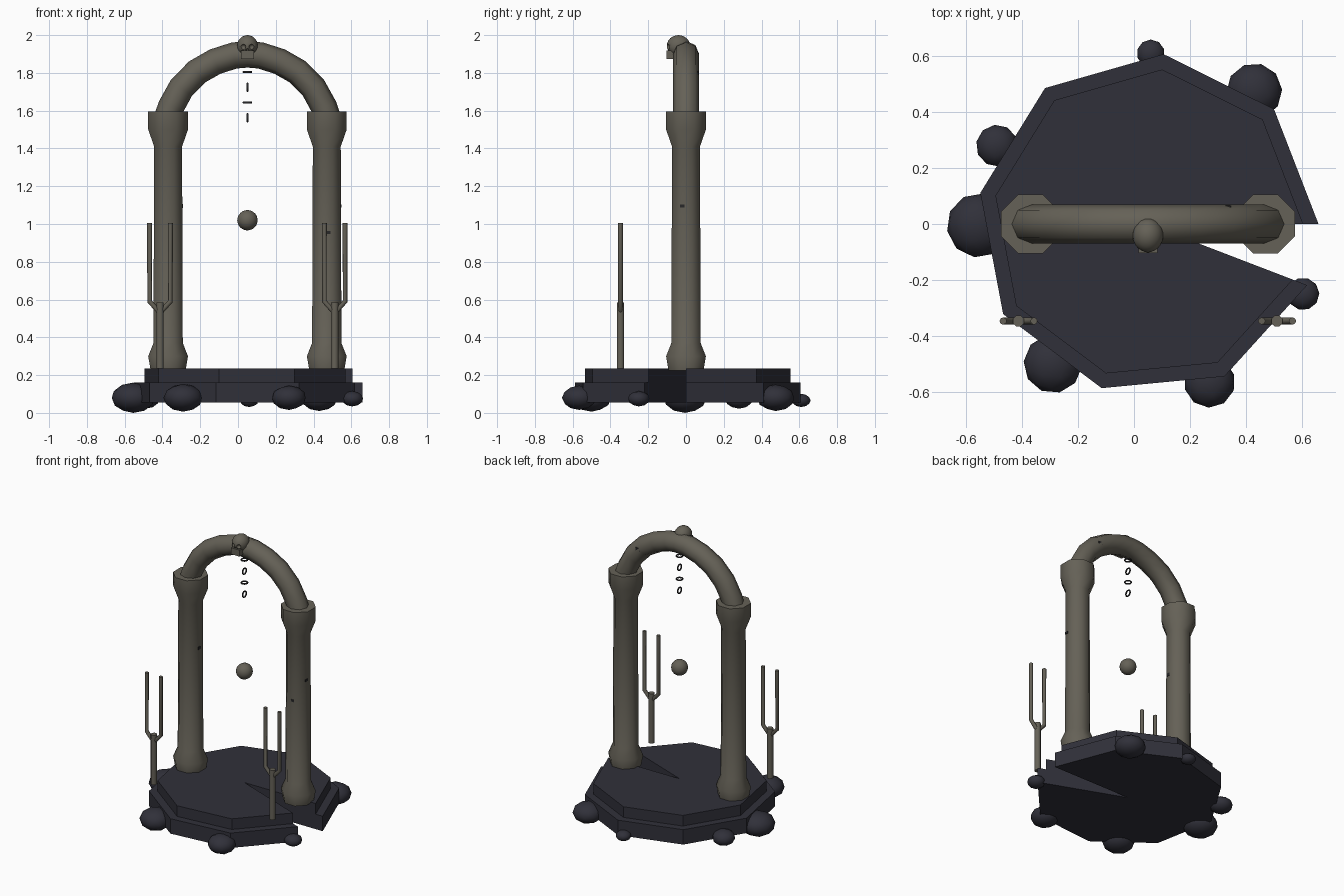
import bpy, bmesh
from math import cos, sin, pi, radians
from mathutils import Matrix, Vector

cube = bpy.data.objects.get("Cube")
if cube:
    bpy.data.objects.remove(cube, do_unlink=True)

CX = 0.05  # centre line of the monument


def material(name, rgb):
    m = bpy.data.materials.new(name)
    m.use_nodes = True
    m.diffuse_color = (*rgb, 1)
    m.node_tree.nodes["Principled BSDF"].inputs["Base Color"].default_value = (*rgb, 1)
    return m


stone = material("warm grey stone", (0.13, 0.12, 0.095))
slate = material("dark slate", (0.03, 0.03, 0.042))
iron = material("black iron", (0.02, 0.02, 0.022))


def finish(bm, name, mat, smooth=None):
    bmesh.ops.recalc_face_normals(bm, faces=bm.faces)
    mesh = bpy.data.meshes.new(name)
    bm.to_mesh(mesh)
    bm.free()
    mesh.materials.append(mat)
    if smooth:
        mesh.shade_smooth()
        mesh.set_sharp_from_angle(angle=radians(smooth))
    ob = bpy.data.objects.new(name, mesh)
    bpy.context.collection.objects.link(ob)
    return ob


def skin(bm, rings, closed=False):
    """Bridge successive vertex rings, capping the ends of open runs."""
    n = len(rings[0])
    pairs = list(zip(rings, rings[1:]))
    if closed:
        pairs.append((rings[-1], rings[0]))
    else:
        bm.faces.new(rings[0])
        bm.faces.new(rings[-1])
    for a, b in pairs:
        for i in range(n):
            j = (i + 1) % n
            bm.faces.new((a[i], a[j], b[j], b[i]))


def lathe(name, profile, x, y, mat, sides=8, smooth=50):
    bm = bmesh.new()
    angles = [2 * pi * (i + 0.5) / sides for i in range(sides)]
    skin(bm, [[bm.verts.new((x + r * cos(a), y + r * sin(a), z)) for a in angles]
              for r, z in profile])
    return finish(bm, name, mat, smooth)


def tube(name, path, r, y, mat, sides=8):
    """Sweep a round section along a path in the xz plane."""
    bm = bmesh.new()
    pts = [Vector((x, y, z)) for x, z in path]
    side = Vector((0, 1, 0))
    rings = []
    for i, p in enumerate(pts):
        d0 = (p - pts[i - 1]).normalized() if i else Vector()
        d1 = (pts[i + 1] - p).normalized() if i + 1 < len(pts) else Vector()
        out = (d0 + d1).normalized().cross(side)
        rings.append([bm.verts.new(p + r * (out * cos(2 * pi * k / sides) + side * sin(2 * pi * k / sides)))
                      for k in range(sides)])
    skin(bm, rings)
    return finish(bm, name, mat, 50)


def ball(name, loc, size, mat, sub=2, turn=0):
    bm = bmesh.new()
    bmesh.ops.create_icosphere(bm, subdivisions=sub, radius=1,
                               matrix=Matrix.LocRotScale(Vector(loc), Matrix.Rotation(turn, 3, 'Z'), Vector(size)))
    return finish(bm, name, mat, 60)


def box(name, loc, size, mat):
    bm = bmesh.new()
    bmesh.ops.create_cube(bm, size=1, matrix=Matrix.LocRotScale(Vector(loc), None, Vector(size)))
    return finish(bm, name, mat)


# Two-tier platform with a wedge missing
def tier(name, r, z0, z1):
    bm = bmesh.new()
    sweep = radians(339)
    plan = [(CX, 0)] + [(CX + r * cos(sweep * i / 8), r * sin(sweep * i / 8)) for i in range(9)]
    skin(bm, [[bm.verts.new((x, y, z)) for x, y in plan] for z in (z0, z1)])
    finish(bm, name, slate)


tier("lower_platform", 0.61, 0.055, 0.16)
tier("upper_platform", 0.555, 0.16, 0.235)

# Boulders around the rim: x, y, z, radius
boulders = [(0.06, 0.61, 0.066, 0.05), (0.43, 0.475, 0.08, 0.1), (-0.49, 0.28, 0.075, 0.075),
            (-0.555, -0.005, 0.08, 0.115), (-0.29, -0.5, 0.08, 0.105),
            (0.27, -0.565, 0.08, 0.092), (0.605, -0.25, 0.075, 0.058)]
for i, (x, y, z, r) in enumerate(boulders):
    ball(f"boulder_{i + 1}", (x, y, z), (r, r, min(z, 0.7 * r)), slate, turn=i)

# Pillars
pillar = [(0.1, 0.225), (0.114, 0.3), (0.084, 0.37), (0.08, 1.41), (0.114, 1.5), (0.114, 1.595)]
for side, s in (("right", -1), ("left", 1)):
    lathe(f"{side}_pillar", pillar, CX + 0.42 * s, 0, stone)

# Arch
half = [(0.425, 1.56), (0.405, 1.62), (0.35, 1.72), (0.267, 1.805), (0.17, 1.86), (0.07, 1.892)]
path = [(CX - x, z) for x, z in half] + [(CX, 1.898)] + [(CX + x, z) for x, z in reversed(half)]
tube("arch", path, 0.07, 0, stone)

# Keystone skull with carved sockets
skull = ball("skull", (CX, -0.04, 1.943), (0.055, 0.062, 0.057), stone, sub=3)
box("skull_jaw", (CX, -0.078, 1.897), (0.068, 0.05, 0.045), stone)
for name, dx, z, r in (("right_socket", -0.023, 1.938, 0.015), ("left_socket", 0.023, 1.938, 0.015),
                       ("nose_socket", 0, 1.92, 0.009)):
    cutter = ball(name + "_cutter", (CX + dx, -0.1, z), (r, 0.02, r), stone)
    cutter.hide_render = True
    cutter.hide_viewport = True
    cut = skull.modifiers.new(name, 'BOOLEAN')
    cut.operation = 'DIFFERENCE'
    cut.object = cutter

# Hanging chain, alternate links turned
for i in range(4):
    bm = bmesh.new()
    rings = []
    for k in range(14):
        a = 2 * pi * k / 14
        ring = []
        for m in range(6):
            b = 2 * pi * m / 6
            q = 0.021 + 0.005 * cos(b)
            u, v, w = q * cos(a), q * sin(a), 0.005 * sin(b)
            co = (u, v, w) if i % 2 == 0 else (w, u, v)
            ring.append(bm.verts.new(Vector(co) + Vector((CX, 0, 1.805 - 0.081 * i))))
        rings.append(ring)
    skin(bm, rings, closed=True)
    finish(bm, f"chain_link_{i + 1}", iron, 60)

# Floating orb
ball("orb", (CX, 0, 1.02), (0.054, 0.054, 0.054), stone, sub=3)

# Two-pronged stands
for side, x in (("right", -0.413), ("left", 0.512)):
    lathe(f"{side}_stand_stem", [(0.021, 0.235), (0.021, 0.585)], x, -0.347, stone)
    for s in (-1, 1):
        tube(f"{side}_stand_prong_{'inner' if s * x < 0 else 'outer'}",
             [(x, 0.53), (x + 0.055 * s, 0.59), (x + 0.055 * s, 1.005)], 0.013, -0.347, stone)

# Small dark chips in the stonework
for i, (loc, size) in enumerate([((0.545, -0.02, 1.095), (0.008, 0.025, 0.016)),
                                 ((-0.296, -0.01, 1.095), (0.008, 0.025, 0.02)),
                                 ((0.48, -0.074, 0.955), (0.022, 0.008, 0.016)),
                                 ((0.33, 0.062, 1.80), (0.035, 0.009, 0.02))]):
    box(f"stone_chip_{i + 1}", loc, size, iron)
